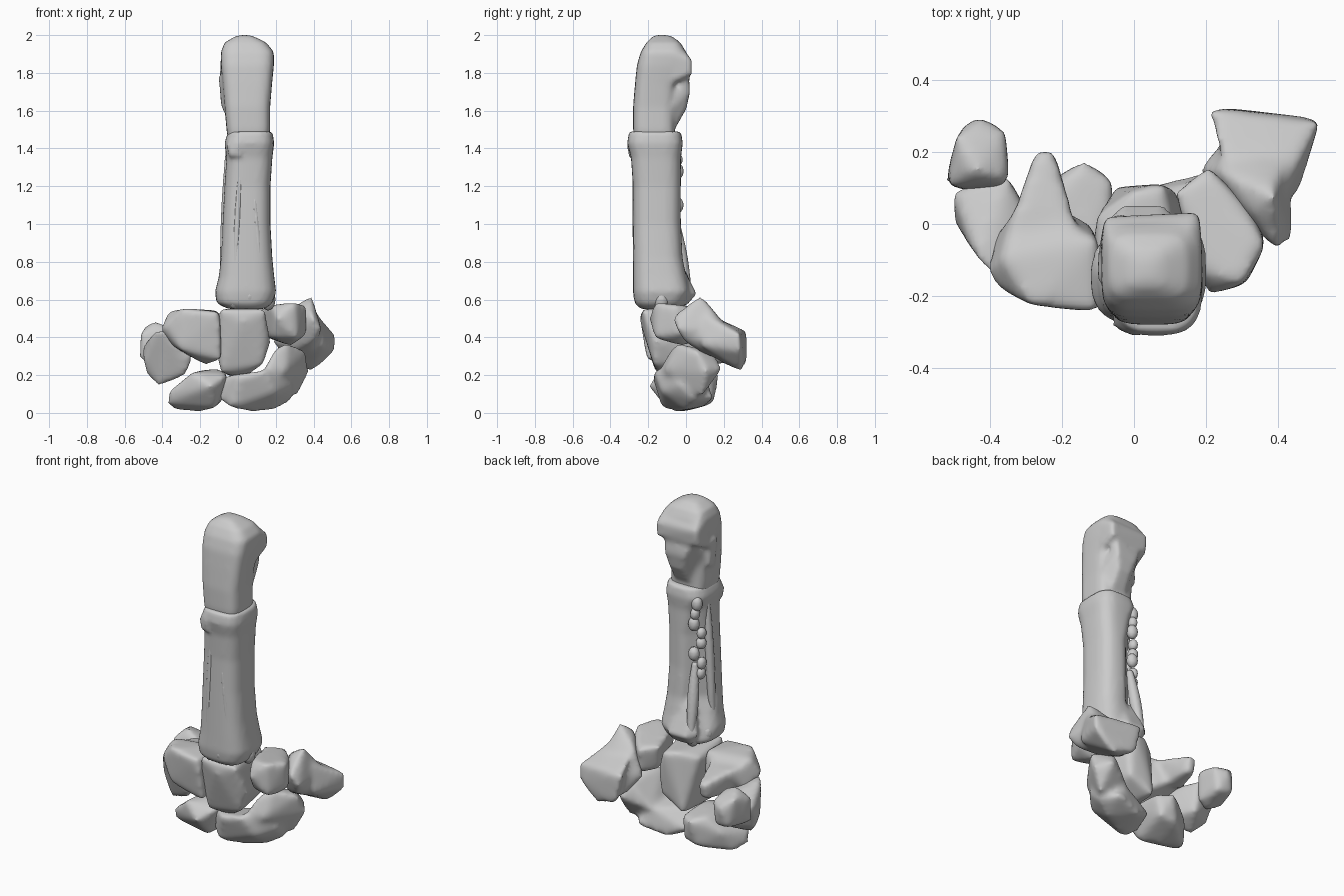
import bpy
import bmesh
import math
import random
from mathutils import Vector

random.seed(4)
cube = bpy.data.objects.get("Cube")
if cube:
    bpy.data.objects.remove(cube, do_unlink=True)

# One bone colour
bone = bpy.data.materials.new("bone_grey")
bone.use_nodes = True
colour = (0.6, 0.6, 0.6, 1)
bone.diffuse_color = colour
for node in bone.node_tree.nodes:
    if node.type == "BSDF_PRINCIPLED":
        node.inputs["Base Color"].default_value = colour


def bounds(vertices):
    low = Vector([min(v.co[axis] for v in vertices) for axis in range(3)])
    high = Vector([max(v.co[axis] for v in vertices) for axis in range(3)])
    return low, high


def finish(name, bm, voxel=0.014, rounds=6):
    """Fuse the pieces of one bone, soften them, and undo the shrinkage."""
    bmesh.ops.recalc_face_normals(bm, faces=bm.faces)
    rough = bpy.data.meshes.new(name + "_rough")
    bm.to_mesh(rough)
    bm.free()
    low, high = bounds(rough.vertices)
    obj = bpy.data.objects.new(name, rough)
    bpy.context.collection.objects.link(obj)
    remesh = obj.modifiers.new("fuse", "REMESH")
    remesh.mode = "VOXEL"
    remesh.voxel_size = voxel
    soften = obj.modifiers.new("soften", "SMOOTH")
    soften.factor = 0.5
    soften.iterations = rounds
    graph = bpy.context.evaluated_depsgraph_get()
    mesh = bpy.data.meshes.new_from_object(obj.evaluated_get(graph))
    obj.modifiers.clear()
    obj.data = mesh
    mesh.name = name
    bpy.data.meshes.remove(rough)
    new_low, new_high = bounds(mesh.vertices)
    for v in mesh.vertices:
        for axis in range(3):
            part = (v.co[axis] - new_low[axis]) / (new_high[axis] - new_low[axis])
            v.co[axis] = low[axis] + part * (high[axis] - low[axis])
    for face in mesh.polygons:
        face.use_smooth = True
    mesh.materials.clear()
    mesh.materials.append(bone)


def add_hull(bm, points):
    verts = [bm.verts.new(Vector(p) / 100) for p in points]
    result = bmesh.ops.convex_hull(bm, input=verts)
    loose = [g for g in result["geom_interior"] if isinstance(g, bmesh.types.BMVert)]
    bmesh.ops.delete(bm, geom=loose, context="VERTS")


def pebble(name, *hulls):
    """A rounded bone from one or more convex pieces, in hundredths."""
    bm = bmesh.new()
    for points in hulls:
        add_hull(bm, points)
    finish(name, bm, rounds=16)


def add_loft(bm, rings, power=0.65, sides=28):
    """Stack of rounded-square rings: height, x range, y range."""
    previous = None
    for z, x0, x1, y0, y1 in rings:
        ring = []
        for i in range(sides):
            a = math.tau * i / sides
            c, s = math.cos(a), math.sin(a)
            c = math.copysign(abs(c) ** power, c)
            s = math.copysign(abs(s) ** power, s)
            x = (x0 + x1 + (x1 - x0) * c) / 200
            y = (y0 + y1 + (y1 - y0) * s) / 200
            ring.append(bm.verts.new((x, y, z / 100)))
        if previous:
            for i in range(sides):
                j = (i + 1) % sides
                bm.faces.new((previous[i], previous[j], ring[j], ring[i]))
        else:
            bm.faces.new(ring[::-1])
        previous = ring
    bm.faces.new(previous)


# Long shaft, with a flared base, a collar and a flattened rear corner
bm = bmesh.new()
add_loft(bm, [
    (55, -5, 14, -24, -4), (58, -11, 18, -27, -1), (64, -12, 20, -28, 2),
    (72, -10, 19, -28, 0), (82, -9, 18, -28, -2), (100, -8, 17, -28, -3),
    (120, -7, 17, -28, -3), (135, -6, 18, -29, -3), (143, -7, 19, -31, -2),
    (149, -5, 18, -30, -3)])
for v in bm.verts:
    from_middle = max(0, abs(v.co.z - 1.06) - 0.25)
    excess = v.co.y - v.co.x - (0.55 * from_middle - 0.07)
    if excess > 0:
        v.co += Vector((excess / 2, -excess / 2, 0))
add_hull(bm, [(-6, -28, 143), (0, -31, 145), (1, -31, 136), (-5, -29, 135), (-4, -20, 139)])
add_hull(bm, [(-8, 0, 64), (-3, 5, 63), (8, 5, 63), (13, 0, 64), (-4, 0, 57), (8, 0, 57),
              (-4, -4, 82), (6, -4, 80), (2, -15, 66)])
finish("long_shaft", bm, rounds=4)


def ridge(name, start, end, width):
    """Tapered raised strip running along the shaft."""
    bm = bmesh.new()
    start, end = Vector(start), Vector(end)
    steps = 9
    rings = []
    for i in range(steps):
        t = i / (steps - 1)
        p = start.lerp(end, t)
        w = width * (0.35 + 0.65 * math.sin(math.pi * (0.1 + 0.8 * t)))
        rings.append((p.z, p.x - w, p.x + w, p.y - w, p.y + w))
    add_loft(bm, rings, power=1, sides=12)
    finish(name, bm, voxel=0.007, rounds=3)


ridge("front_ridge_outer", (-2, -26, 66), (1, -27, 130), 1.8)
ridge("front_ridge_inner", (12, -26, 70), (8, -27, 125), 1.5)
ridge("rear_ridge_low", (-4, 1, 62), (-2, -6, 104), 3.2)
ridge("rear_ridge_side", (-8, -14, 66), (-5, -13, 142), 2.5)


def nodule(name, centre, size):
    bm = bmesh.new()
    bmesh.ops.create_icosphere(bm, subdivisions=2, radius=1)
    for v in bm.verts:
        v.co = Vector([c + s * k for c, s, k in zip(centre, size, v.co)]) / 100
    finish(name, bm, voxel=0.006, rounds=2)


# Uneven chain of nodules down the flattened rear corner
for i in range(8):
    across = random.uniform(-2, 2)
    nodule(f"rear_nodule_{i}", (across - 4, across - 6, 98 + 6 * i),
           (random.uniform(2.5, 3.5), 3, random.uniform(3, 4.5)))

# Lumpy rim around the base of the shaft
for i in range(9):
    a = math.tau * i / 9
    nodule(f"base_lump_{i}", (4 + 12 * math.cos(a), -13 + 11 * math.sin(a), 60 + i % 3 * 2),
           (4, 4, random.uniform(4, 6)))

# Upper bone: squared shaft, side swelling, and a bulging two-step head at the back
bm = bmesh.new()
add_loft(bm, [
    (143, -5, 16, -27, -6), (150, -6, 17, -28, -6), (162, -7, 17, -28, -6),
    (174, -8, 18, -27, -5), (184, -9, 19, -26, -1), (191, -9, 19, -24, 0),
    (196, -7, 15, -21, -3), (199, -2, 9, -18, -7), (200, 1, 6, -16, -10)], power=0.5)
add_hull(bm, [
    (-9, -6, 190), (19, -6, 190), (-8, 2, 187), (18, 3, 187), (18, 3, 179),
    (-8, 1, 178), (-10, -9, 174), (18, -8, 174), (-7, -4, 195), (14, -4, 195)])
add_hull(bm, [
    (-6, 0, 182), (14, 1, 182), (0, 2, 170), (13, 2, 170), (3, 0, 161),
    (11, 0, 161), (2, -5, 152), (11, -5, 152), (-6, -9, 165), (16, -9, 160)])
add_hull(bm, [(-10, -16, 178), (-10, -10, 178), (-9, -9, 163), (-8, -16, 160),
              (0, -12, 184), (0, -12, 156)])
finish("upper_bone", bm, rounds=5)

# Two rows of small bones below the shaft
pebble("centre_bone", [
    (-9, -23, 55), (14, -23, 55), (17, -16, 38), (13, -17, 26), (-9, -16, 22),
    (-12, -14, 40), (-10, 2, 52), (0, 9, 55), (8, 11, 54), (12, 8, 42),
    (10, 9, 28), (-5, 10, 20), (3, -10, 19), (3, -24, 48)])

pebble("hooked_bone", [
    (-40, -13, 45), (-37, -17, 46), (-36, -9, 54), (-28, -22, 55), (-10, -24, 53),
    (-10, -4, 54), (-9, -20, 29), (-17, -12, 26), (-30, -20, 34), (-38, -3, 38),
    (-33, 4, 48), (-12, 0, 32), (-19, 4, 36)], [
    (-34, 0, 51), (-16, 0, 51), (-31, 8, 50), (-21, 8, 49), (-31, 3, 36),
    (-20, 2, 36), (-27, 20, 47), (-22, 20, 47), (-27, 19, 38), (-22, 19, 38)])

pebble("outer_wedge_bone", [
    (-50, 9, 35), (-49, 0, 28), (-44, -8, 43), (-38, -14, 43), (-25, -10, 30),
    (-28, -8, 21), (-42, -2, 15), (-48, 4, 21), (-36, 13, 38), (-35, 11, 21),
    (-31, 4, 37)])

pebble("outer_pea_bone", [
    (-51, 11, 42), (-52, 12, 30), (-49, 24, 45), (-43, 29, 40), (-36, 25, 42),
    (-35, 12, 44), (-36, 12, 28), (-43, 9, 25), (-47, 27, 30), (-38, 26, 29),
    (-44, 15, 48)])

pebble("inner_block_bone", [
    (18, -12, 57), (30, -16, 58), (21, -19, 50), (36, -6, 57), (36, -4, 42),
    (31, -16, 40), (19, -12, 40), (12, 8, 55), (21, 15, 54), (22, 13, 39),
    (28, -2, 36), (14, 6, 41), (32, 4, 52)])

pebble("inner_saddle_bone", [
    (40, -6, 50), (44, -3, 44), (33, 4, 56), (39, 9, 61), (25, 15, 52),
    (29, 26, 40), (43, 22, 44), (38, 27, 25), (30, 8, 33), (40, 0, 38),
    (26, 22, 28), (19, 16, 38), (24, 9, 37)], [
    (26, 16, 50), (21, 32, 43), (25, 32, 27), (43, 12, 51), (51, 28, 42),
    (51, 29, 33), (40, 29, 23), (30, 20, 27), (45, 8, 36), (36, 28, 44)])

pebble("lower_boat_bone", [
    (-9, -8, 7), (-8, -8, 19), (2, -17, 20), (-3, -12, 3), (8, -5, 1),
    (19, 0, 2), (28, 4, 7), (20, -12, 11), (14, -16, 22), (6, 10, 4),
    (22, 14, 8), (14, 10, 18), (-4, 7, 9), (29, -3, 15)], [
    (20, -7, 34), (26, -4, 36), (35, 5, 32), (37, 10, 21), (31, 8, 9),
    (14, -8, 9), (13, -14, 22), (25, -10, 22), (30, 18, 23), (14, 11, 17),
    (26, 14, 31)])

pebble("lower_moon_bone", [
    (-37, -6, 5), (-33, 2, 2), (-20, -2, 1), (-12, -10, 3), (-6, -12, 20),
    (-11, -4, 23), (-24, -14, 21), (-36, -8, 11), (-20, 11, 22), (-14, 17, 20),
    (-6, 11, 20), (-8, 13, 7), (-18, 14, 5), (-29, 8, 14), (-14, -19, 14)])
